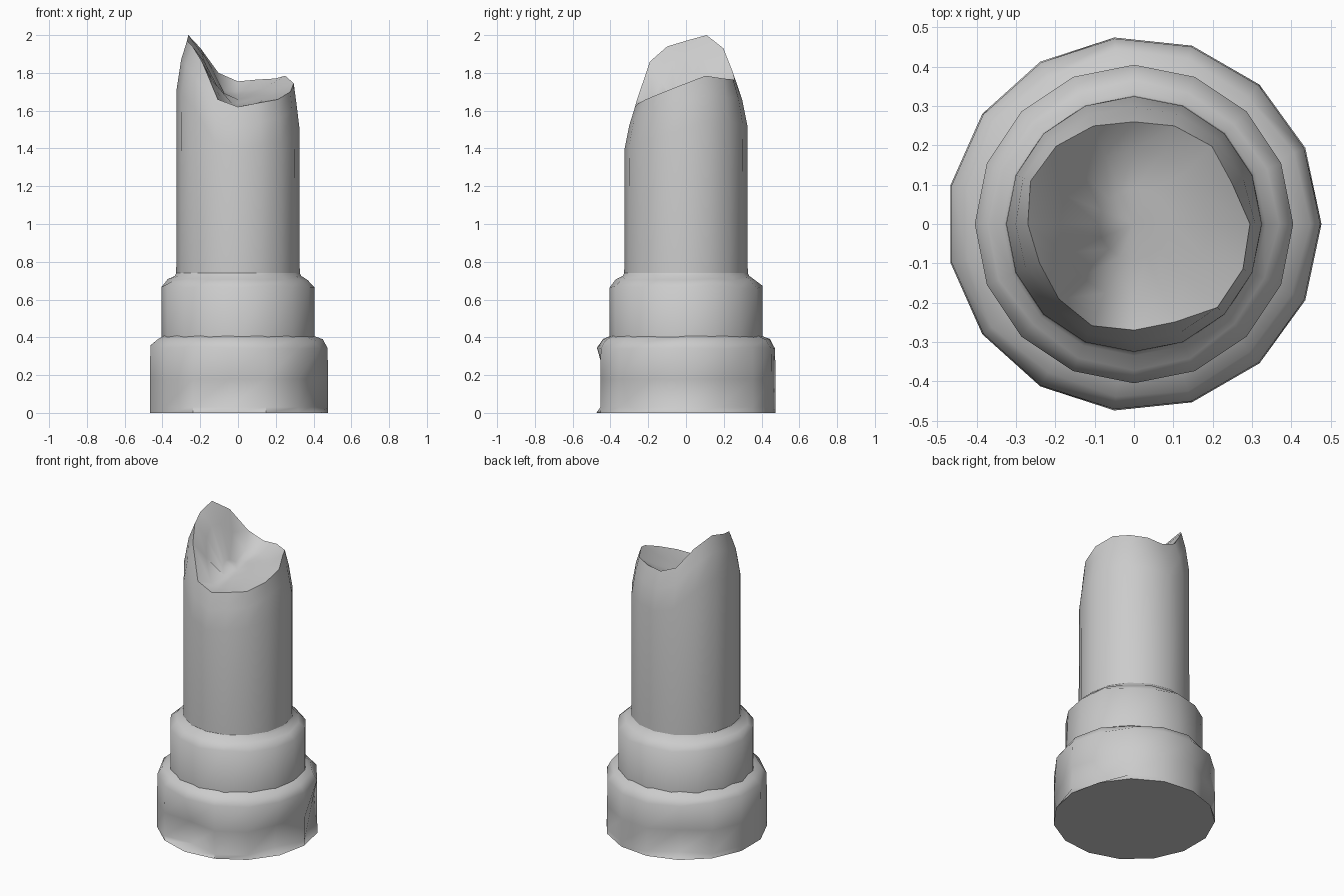
import bpy, bmesh, math, random

if "Cube" in bpy.data.objects:
    bpy.data.objects.remove(bpy.data.objects["Cube"])

random.seed(4)


def ring(bm, n, radius, height):
    """One loop of vertices; radius and height are functions of index i."""
    loop = []
    for i in range(n):
        a = 2 * math.pi * i / n
        r = radius(i)
        loop.append(bm.verts.new((r * math.cos(a), r * math.sin(a), height(i))))
    return loop


def bridge(bm, a, b):
    n = len(a)
    for i in range(n):
        j = (i + 1) % n
        bm.faces.new((a[i], a[j], b[j], b[i]))


def loft(bm, loops):
    for a, b in zip(loops, loops[1:]):
        bridge(bm, a, b)


def finish(bm, name, angle=55):
    bmesh.ops.recalc_face_normals(bm, faces=bm.faces)
    me = bpy.data.meshes.new(name)
    bm.to_mesh(me)
    bm.free()
    ob = bpy.data.objects.new(name, me)
    bpy.context.collection.objects.link(ob)
    bpy.ops.object.select_all(action='DESELECT')
    ob.select_set(True)
    bpy.context.view_layer.objects.active = ob
    bpy.ops.object.shade_smooth_by_angle(angle=math.radians(angle))
    return ob


def worn(value, amount):
    """Constant value with a small random wobble per vertex."""
    return lambda i: value + random.uniform(-amount, amount)


# Base drum: full foot, chipped lower wall, worn shoulder
chips = {1: 0.05, 5: 0.05, 11: 0.07, 14: 0.06}
bm = bmesh.new()
loops = [
    ring(bm, 15, lambda i: 0.477, lambda i: 0.0),
    ring(bm, 15, lambda i: 0.477 - chips.get(i, 0), lambda i: 0.03),
    ring(bm, 15, lambda i: 0.477 - 0.7 * chips.get(i, 0), lambda i: 0.18),
    ring(bm, 15, lambda i: 0.474, worn(0.35, 0.012)),
    ring(bm, 15, worn(0.44, 0.01), worn(0.385, 0.008)),
    ring(bm, 15, lambda i: 0.395, lambda i: 0.41),
]
loft(bm, loops)
bm.faces.new(loops[0][::-1])
finish(bm, "base_drum")

# Middle drum
bm = bmesh.new()
loft(bm, [
    ring(bm, 16, lambda i: 0.405, lambda i: 0.395),
    ring(bm, 16, lambda i: 0.405, worn(0.67, 0.012)),
    ring(bm, 16, worn(0.365, 0.008), worn(0.705, 0.006)),
    ring(bm, 16, lambda i: 0.335, lambda i: 0.725),
    ring(bm, 16, lambda i: 0.322, lambda i: 0.75),
])
finish(bm, "middle_drum")

# Broken shaft: rim radius and height every 22.5 degrees from +x
rim_r = [.295, .27, .28, .27, .26, .27, .28, .285,
         .27, .26, .27, .28, .27, .27, .30, .30]
rim_z = [1.745, 1.785, 1.77, 1.765, 1.755, 1.80, 1.93, 2.0,
         1.97, 1.94, 1.86, 1.66, 1.62, 1.64, 1.66, 1.70]


def floor_z(x, y):
    """Break surface: steep to the left of a valley, gentle to the right."""
    return 1.66 + 0.22 * y + 2.0 * max(0, -0.07 - x) + 0.2 * max(0, x)


def break_ring(bm, radius):
    loop = ring(bm, 16, lambda i: radius, lambda i: 0)
    for v in loop:
        v.co.z = floor_z(v.co.x, v.co.y)
    return loop


bm = bmesh.new()
loops = [
    ring(bm, 16, lambda i: 0.327, lambda i: 0.73),
    ring(bm, 16, lambda i: 0.325, lambda i: 0.9 * rim_z[i] - 0.06),
    ring(bm, 16, lambda i: 0.3 * rim_r[i] + 0.22, lambda i: rim_z[i] - 0.10),
    ring(bm, 16, lambda i: rim_r[i], lambda i: rim_z[i]),
    break_ring(bm, 0.19),
    break_ring(bm, 0.09),
]
loft(bm, loops)
tip = bm.verts.new((0, 0, floor_z(0, 0)))
for i in range(16):
    bm.faces.new((loops[-1][i], loops[-1][(i + 1) % 16], tip))
finish(bm, "broken_shaft", 65)
